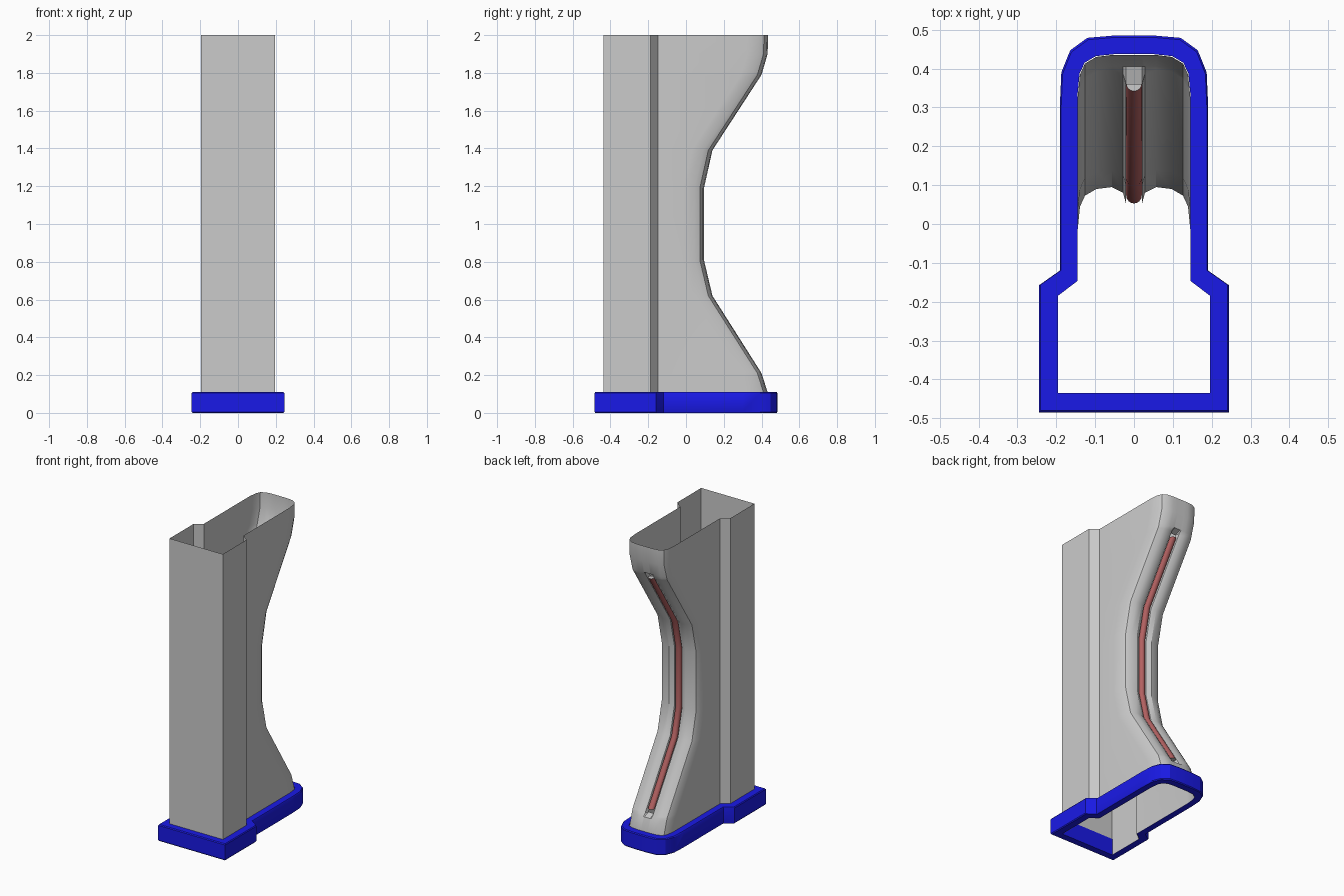
import bpy, math

if "Cube" in bpy.data.objects:
    bpy.data.objects.remove(bpy.data.objects["Cube"])

# (z, y) of the rear spine
SPINE = [(0, .435), (.11, .432), (.21, .40), (.62, .14), (.81, .095),
         (1.19, .095), (1.39, .14), (1.79, .40), (1.9, .432), (2, .435)]
R = .02  # rod radius


def spine_y(z):
    for (z0, y0), (z1, y1) in zip(SPINE, SPINE[1:]):
        if z <= z1:
            return y0 + (y1 - y0) * (z - z0) / (z1 - z0)
    return SPINE[-1][1]


def mirrored(half, z):
    return [(x, y, z) for x, y in half] + [(-x, y, z) for x, y in reversed(half)]


def make(name, verts, faces, color=None, smooth=None):
    me = bpy.data.meshes.new(name)
    me.from_pydata(verts, [], faces)
    ob = bpy.data.objects.new(name, me)
    bpy.context.collection.objects.link(ob)
    if color:
        m = bpy.data.materials.new(name + "_colour")
        m.diffuse_color = color
        m.use_nodes = True
        m.node_tree.nodes["Principled BSDF"].inputs["Base Color"].default_value = m.diffuse_color
        me.materials.append(m)
    if smooth:
        bpy.ops.object.select_all(action='DESELECT')
        ob.select_set(True)
        bpy.context.view_layer.objects.active = ob
        bpy.ops.object.shade_smooth_by_angle(angle=math.radians(smooth))
    return ob


def loft(loops, closed=False, skip=lambda k, i: False):
    n = len(loops[0])
    verts = [v for l in loops for v in l]
    m = len(loops)
    faces = [(k * n + i, k * n + (i + 1) % n, (k + 1) % m * n + (i + 1) % n, (k + 1) % m * n + i)
             for k in range(m if closed else m - 1) for i in range(n) if not skip(k, i)]
    return verts, faces


# Thin open shell with a slotted groove along its curved back
def section(z, d):
    b = spine_y(z)
    return mirrored([(.195, -.438), (.195, -.187), (.145, -.149), (.145, b - .11),
                     (.139, b - .05), (.126, b - .022), (.097, b - .005),
                     (.057, b), (.028, b - .015 * d), (.021, b - .042 * d)], z)


levels = [(0, 0), (.11, 0), (.19, 0), (.205, 1), (.215, 1), (.62, 1), (.81, 1),
          (1.19, 1), (1.39, 1), (1.785, 1), (1.795, 1), (1.81, 0), (1.9, 0), (2, 0)]
v, f = loft([section(z, d) for z, d in levels],
            skip=lambda k, i: i == 9 and levels[k][1] == 1 and levels[k + 1][1] == 1)
make("shell", v, f, smooth=30)

# Red rod lying in the groove
path = [.235, .62, .81, 1.19, 1.39, 1.765]
rings = [[(R * math.cos(a * math.pi / 8), spine_y(z) - .022 + R * math.sin(a * math.pi / 8), z)
          for a in range(16)] for z in path]
v, f = loft(rings)
make("rod", v, f, (.45, .12, .12, 1), 40)

# Plain end discs of the rod
make("rod_ends", rings[0] + rings[-1], [tuple(range(15, -1, -1)), tuple(range(16, 32))])

# Blue collar around the foot
outer = [(.245, -.485), (.245, -.158), (.191, -.12), (.191, .3),
         (.187, .39), (.164, .447), (.12, .479), (.05, .485)]
inner = [(.196, -.435), (.196, -.185), (.146, -.147), (.146, .325),
         (.140, .387), (.127, .415), (.098, .432), (.05, .437)]
small = [(x * .982, y * .99) for x, y in outer]
v, f = loft([mirrored(small, 0), mirrored(outer, .006), mirrored(outer, .104),
             mirrored(small, .11), mirrored(inner, .11), mirrored(inner, 0)], closed=True)
make("base_collar", v, f, (.01, .01, .8, 1), 30)
